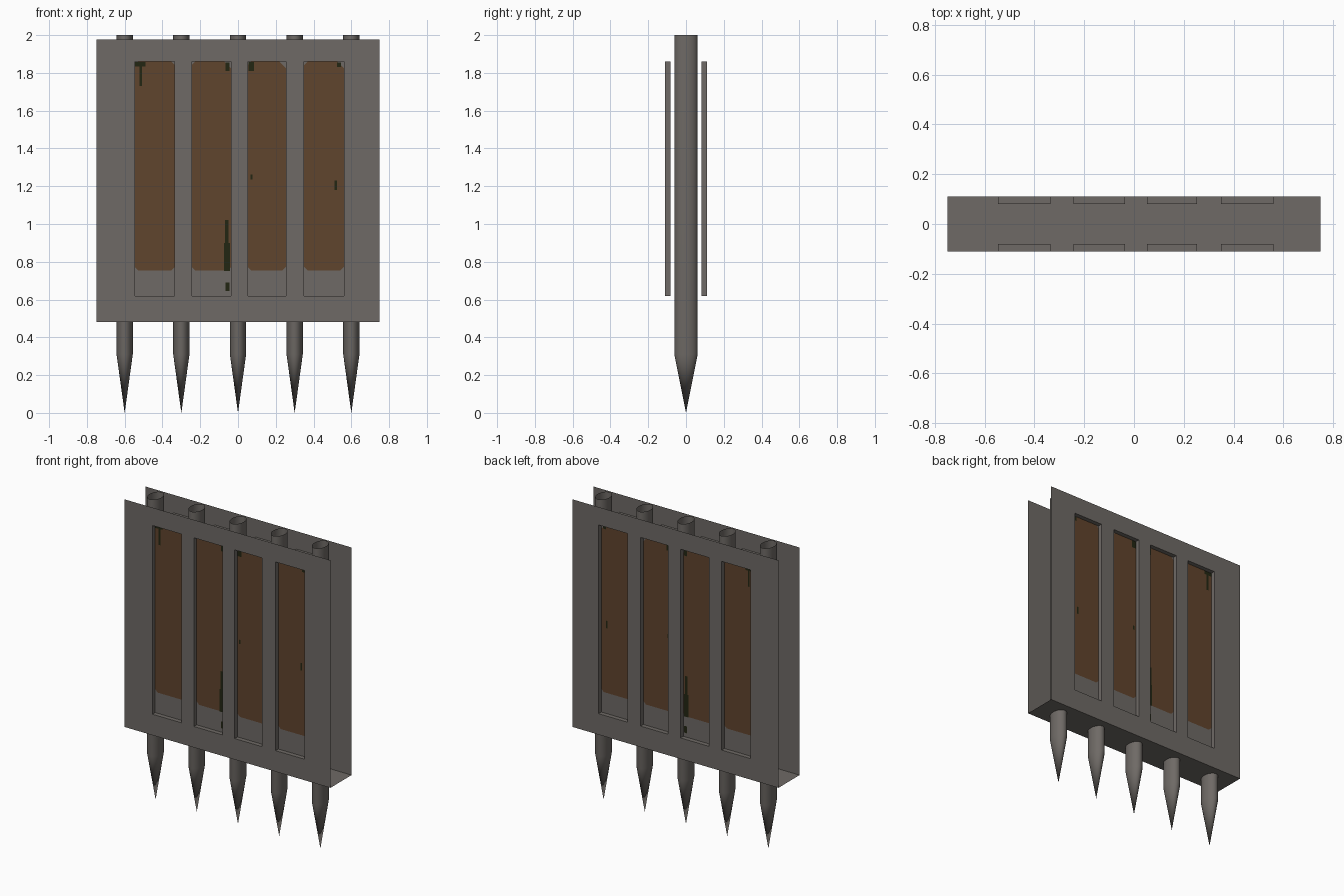
import bpy, bmesh, math

if "Cube" in bpy.data.objects:
    bpy.data.objects.remove(bpy.data.objects["Cube"])

def material(name, rgb):
    m = bpy.data.materials.new(name)
    m.diffuse_color = (*rgb, 1)
    m.use_nodes = True
    m.node_tree.nodes["Principled BSDF"].inputs["Base Color"].default_value = m.diffuse_color
    return m

GREY = material("weathered grey", (0.158, 0.144, 0.132))
BROWN = material("rusty brown", (0.118, 0.058, 0.026))
GREEN = material("dark moss", (0.016, 0.019, 0.006))

HALF, Z0, Z1, Y_OUT, Y_IN = 0.75, 0.48, 1.978, 0.11, 0.081
WIN_Z0, WIN_Z1, RUST_Z = 0.618, 1.86, 0.754
WINDOWS = [(-0.546, -0.336), (-0.244, -0.037), (0.053, 0.253), (0.35, 0.56)]
# moss patches: x0, x1, z0, z1
MOSS = [(-0.546, -0.49, 1.835, 1.858), (-0.522, -0.508, 1.73, 1.835),
        (-0.075, -0.042, 0.752, 0.90), (-0.07, -0.05, 0.90, 1.02),
        (-0.065, -0.045, 0.645, 0.69), (-0.065, -0.045, 1.81, 1.855),
        (0.055, 0.085, 1.81, 1.858), (0.066, 0.077, 1.235, 1.262),
        (0.512, 0.524, 1.18, 1.23), (0.525, 0.545, 1.83, 1.856)]

def build(name, polys, mats):
    """polys: list of (points, material index)"""
    bm = bmesh.new()
    for pts, mi in polys:
        bm.faces.new([bm.verts.new(p) for p in pts]).material_index = mi
    bmesh.ops.remove_doubles(bm, verts=bm.verts, dist=1e-5)
    me = bpy.data.meshes.new(name)
    bm.to_mesh(me)
    bm.free()
    for m in mats:
        me.materials.append(m)
    ob = bpy.data.objects.new(name, me)
    bpy.context.collection.objects.link(ob)
    return ob

def rect(x0, x1, z0, z1, y):
    return [(x0, y, z0), (x1, y, z0), (x1, y, z1), (x0, y, z1)]

for side, s in (("front", -1), ("back", 1)):
    yo, yi = s * Y_OUT, s * Y_IN
    flip = (lambda p: p) if s < 0 else (lambda p: p[::-1])

    # thin outer sheet with window openings
    xs = [-HALF] + [x for w in WINDOWS for x in w] + [HALF]
    zs = [Z0, WIN_Z0, WIN_Z1, Z1]
    polys = [(flip(rect(xs[i], xs[i + 1], zs[j], zs[j + 1], yo)), 0)
             for i in range(len(xs) - 1) for j in range(3)
             if not (j == 1 and i % 2 == 1)]
    build(side + "_sheet", polys, [GREY])

    # recessed panels: side walls, grey foot, rusty field with clipped corners
    polys = []
    for k, (x0, x1) in enumerate(WINDOWS):
        a, b = rect(x0, x1, WIN_Z0, WIN_Z1, yo), rect(x0, x1, WIN_Z0, WIN_Z1, yi)
        for i in range(4):
            j = (i + 1) % 4
            polys.append((flip([a[i], a[j], b[j], b[i]]), 0))
        polys.append((flip(rect(x0, x1, WIN_Z0, RUST_Z, yi)), 0))
        low, big = 0.018, 0.035
        cuts = [low, low, big if k in (1, 2, 3) else low, low]
        corners = [(x0, RUST_Z, 1, 1), (x1, RUST_Z, -1, 1),
                   (x1, WIN_Z1, -1, -1), (x0, WIN_Z1, 1, -1)]
        field = []
        for n, ((cx, cz, dx, dz), c) in enumerate(zip(corners, cuts)):
            p, q = (cx, yi, cz + dz * c), (cx + dx * c, yi, cz)
            pair = [p, q] if n % 2 == 0 else [q, p]
            field += pair
            polys.append((flip([pair[0], (cx, yi, cz), pair[1]]), 0))
        polys.append((flip(field), 1))
    build(side + "_recessed_panels", polys, [GREY, BROWN])

    # moss flecks just above the recessed panels
    build(side + "_moss", [(flip(rect(*m, yi + s * 0.002)), 0) for m in MOSS], [GREEN])

# floor joining both sheets
build("bottom_plate", [([(-HALF, Y_OUT, Z0), (HALF, Y_OUT, Z0),
                         (HALF, -Y_OUT, Z0), (-HALF, -Y_OUT, Z0)], 0)], [GREY])

# pointed oval stakes with open tops
N, RX, RY = 32, 0.043, 0.062
for k in range(5):
    cx = -0.6 + 0.3 * k
    def ring(i, z):
        t = 2 * math.pi * (i % N) / N
        return (cx + RX * math.cos(t), RY * math.sin(t), z)
    polys = []
    for i in range(N):
        polys.append(([ring(i, 0.31), ring(i + 1, 0.31), ring(i + 1, 2), ring(i, 2)], 0))
        polys.append(([(cx, 0, 0), ring(i + 1, 0.31), ring(i, 0.31)], 0))
    ob = build("stake_%d" % (k + 1), polys, [GREY])
    ob.data.polygons.foreach_set("use_smooth", [True] * len(ob.data.polygons))
